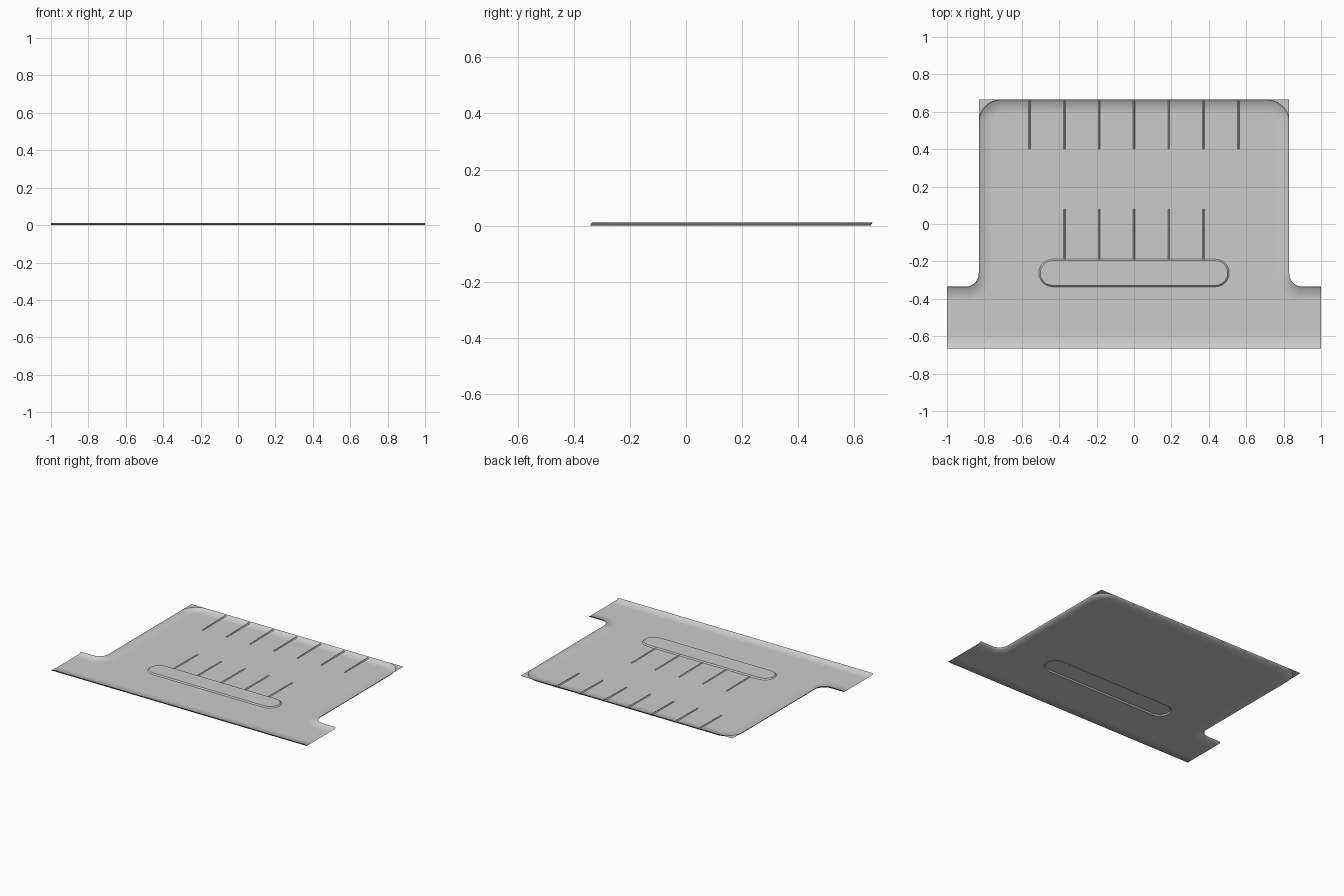
import bpy, bmesh
from math import sin, cos, pi

if "Cube" in bpy.data.objects:
    bpy.data.objects.remove(bpy.data.objects["Cube"])

RIM = 0.014          # rim height
FLOOR = 0.003        # floor height


def new_object(name, bm, smooth):
    for f in bm.faces:
        f.smooth = smooth
    me = bpy.data.meshes.new(name)
    bm.normal_update()
    bm.to_mesh(me)
    bm.free()
    ob = bpy.data.objects.new(name, me)
    bpy.context.collection.objects.link(ob)
    return ob


def arc(cx, cy, r, a0, a1, n=12):
    return [(cx + r * cos(a0 + (a1 - a0) * i / n), cy + r * sin(a0 + (a1 - a0) * i / n))
            for i in range(n + 1)]


def back_path(d):
    # rim line from right flange end round to left flange end, moved inward by d
    half = [(1, -0.335 - d)]
    half += arc(0.90, -0.265, 0.07 + d, 1.5 * pi, pi)
    half += arc(0.71, 0.545, 0.12 - d, 0, pi / 2)
    return half + [(-x, y) for x, y in reversed(half)]


def front_path(d):
    return [(-1, -0.665 + d), (1, -0.665 + d)]


def stadium(r):
    return (arc(0.435, -0.262, r, -pi / 2, pi / 2) +
            arc(-0.435, -0.262, r, pi / 2, 1.5 * pi))


def ring(bm, pts, z):
    return [bm.verts.new((x, y, z)) for x, y in pts]


def bridge(bm, a, b, closed=False):
    n = len(a)
    for i in range(n if closed else n - 1):
        j = (i + 1) % n
        bm.faces.new((a[i], a[j], b[j], b[i]))


# tray: upturned rim, blended border and flat floor with an opening for the pad
bm = bmesh.new()
inner = []
for path in (back_path, front_path):
    top = ring(bm, path(0), RIM)
    base = ring(bm, path(0.008), FLOOR)
    border = ring(bm, path(0.075), FLOOR)
    bridge(bm, top, base)
    bridge(bm, base, border)
    inner += border
hole = ring(bm, stadium(0.074), FLOOR)
edges = []
for loop in (inner, hole):
    for i, v in enumerate(loop):
        w = loop[(i + 1) % len(loop)]
        edges.append(bm.edges.get((v, w)) or bm.edges.new((v, w)))
bmesh.ops.triangle_fill(bm, edges=edges, use_beauty=True, normal=(0, 0, 1))
bmesh.ops.recalc_face_normals(bm, faces=bm.faces)
if sum(f.normal.z * f.calc_area() for f in bm.faces) < 0:
    bmesh.ops.reverse_faces(bm, faces=bm.faces)
new_object("tray", bm, True)

# raised long pad in the floor
bm = bmesh.new()
low = ring(bm, stadium(0.074), FLOOR)
high = ring(bm, stadium(0.066), RIM - 0.003)
bridge(bm, low, high, True)
bm.faces.new(high)
new_object("pad", bm, False)

# flat webs filling the rounded back corners
for s, side in ((1, "right"), (-1, "left")):
    bm = bmesh.new()
    pts = arc(0.71, 0.545, 0.12, 0, pi / 2)
    corner = bm.verts.new((0.83 * s, 0.665, RIM))
    verts = ring(bm, [(x * s, y) for x, y in pts], RIM)
    for a, b in zip(verts, verts[1:]):
        bm.faces.new((corner, b, a) if s > 0 else (corner, a, b))
    new_object("corner_web_" + side, bm, False)


def rib(name, x, y_thin, y_tall, height):
    # tapered gusset: zero height at y_thin, full height at y_tall
    bm = bmesh.new()
    w = 0.005
    a, b = [bm.verts.new((x + s * w, y_thin, FLOOR)) for s in (-1, 1)]
    c, d = [bm.verts.new((x + s * w, y_tall, FLOOR)) for s in (-1, 1)]
    e = bm.verts.new((x, y_thin, FLOOR + 0.002))
    f = bm.verts.new((x, y_tall, FLOOR + height))
    for vs in ((a, e, f, c), (b, d, f, e), (a, b, e), (c, f, d)):
        bm.faces.new(vs)
    bmesh.ops.recalc_face_normals(bm, faces=bm.faces)
    new_object(name, bm, False)


# ribs running into the back rim and into the pad
for i in range(-3, 4):
    rib("back_rib", i * 0.186, 0.40, 0.66, 0.008)
for i in range(-2, 3):
    rib("pad_rib", i * 0.186, 0.08, -0.19, 0.006)

# bring the lowest surface to z = 0
for ob in bpy.context.collection.objects:
    for v in ob.data.vertices:
        v.co.z -= FLOOR
